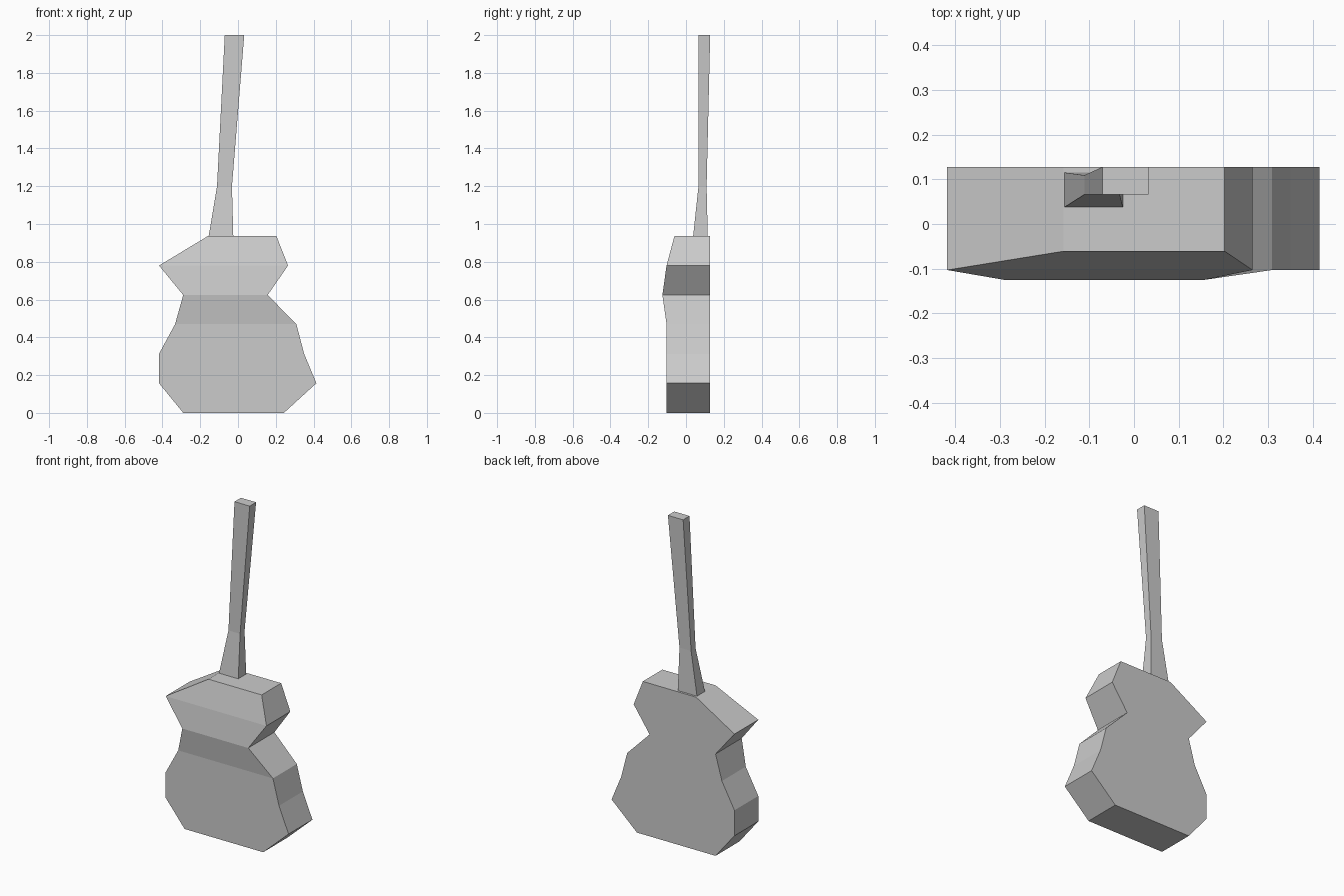
import bpy, bmesh

if "Cube" in bpy.data.objects:
    bpy.data.objects.remove(bpy.data.objects["Cube"])


def loft(name, rows):
    """Join rectangular sections (z, x_left, x_right, y_front, y_back) into a closed solid."""
    bm = bmesh.new()
    rings = [[bm.verts.new(p) for p in ((l, f, z), (r, f, z), (r, b, z), (l, b, z))]
             for z, l, r, f, b in rows]
    for low, high in zip(rings, rings[1:]):
        for i in range(4):
            j = (i + 1) % 4
            bm.faces.new((low[i], low[j], high[j], high[i]))
    bm.faces.new(rings[0][::-1])
    bm.faces.new(rings[-1])
    bmesh.ops.recalc_face_normals(bm, faces=bm.faces[:])
    mesh = bpy.data.meshes.new(name)
    bm.to_mesh(mesh)
    bm.free()
    obj = bpy.data.objects.new(name, mesh)
    bpy.context.collection.objects.link(obj)
    return obj


# Waisted sound box with a flat back
BACK = 0.128
outline = [
    (0.0, -0.29, 0.243, -0.103),
    (0.157, -0.418, 0.415, -0.103),
    (0.313, -0.418, 0.35, -0.103),
    (0.47, -0.333, 0.309, -0.103),
    (0.624, -0.29, 0.157, -0.125),
    (0.78, -0.418, 0.265, -0.103),
    (0.937, -0.158, 0.203, -0.061),
]
loft("guitar_body", [row + (BACK,) for row in outline])

# Slightly tilted neck with a flared foot
loft("guitar_neck", [
    (0.937, -0.155, -0.025, 0.038, 0.115),
    (1.2, -0.111, -0.032, 0.066, 0.109),
    (2.0, -0.07, 0.033, 0.066, BACK),
])
